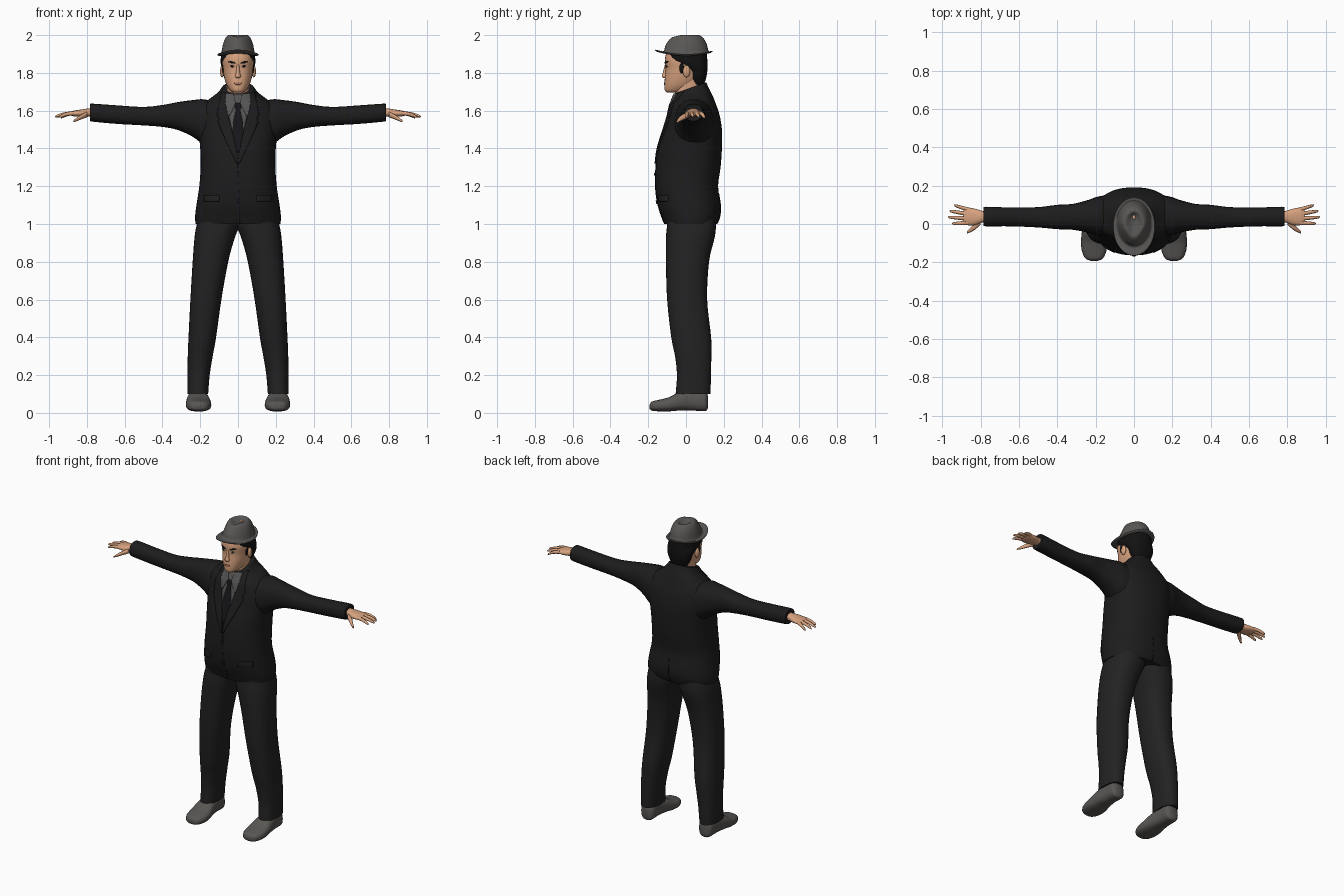
import bpy, bmesh, math
from mathutils import Vector
from mathutils.bvhtree import BVHTree

if "Cube" in bpy.data.objects:
    bpy.data.objects.remove(bpy.data.objects["Cube"])


def material(name, r, g, b):
    m = bpy.data.materials.new(name)
    m.use_nodes = True
    m.diffuse_color = (r, g, b, 1)
    m.node_tree.nodes["Principled BSDF"].inputs["Base Color"].default_value = (r, g, b, 1)
    return m


JACKET = material("jacket black", .012, .012, .013)
TROUSERS = material("trouser black", .016, .016, .016)
SHIRT = material("shirt grey", .09, .09, .09)
TIE = material("tie black", .008, .008, .01)
FELT = material("hat grey", .1, .095, .09)
LEATHER = material("shoe grey", .1, .094, .088)
SKIN = material("skin", .68, .36, .21)
HAIR = material("hair black", .006, .006, .006)
LIPS = material("lips", .42, .17, .12)
WHITE = material("eye white", .55, .5, .46)


def finish(name, bm, mat, angle=50):
    me = bpy.data.meshes.new(name)
    bm.to_mesh(me)
    bm.free()
    me.materials.append(mat)
    me.shade_smooth()
    me.set_sharp_from_angle(angle=math.radians(angle))
    ob = bpy.data.objects.new(name, me)
    bpy.context.collection.objects.link(ob)
    return ob


def spline(rows, steps):
    """Smoothly resample a list of equal-length tuples."""
    out = []
    for i in range(len(rows) - 1):
        a, b, c, d = (rows[max(i - 1, 0)], rows[i], rows[i + 1], rows[min(i + 2, len(rows) - 1)])
        for s in range(steps):
            t = s / steps
            out.append([.5 * (2 * q + (r - p) * t + (2 * p - 5 * q + 4 * r - w) * t * t
                              + (3 * q - p - 3 * r + w) * t ** 3) for p, q, r, w in zip(a, b, c, d)])
    return out + [list(rows[-1])]


def loft(name, axis, rows, mat, side=1, sides=32, steps=4, power=2.3, warp=None):
    """Skin rings (position, lo, hi, lo, hi, tilt) stacked along an axis."""
    bm = bmesh.new()
    rings = []
    for row in spline([tuple(r) + (0,) * (6 - len(r)) for r in rows], steps):
        t, a0, a1, b0, b1, tilt = row
        ring = []
        for k in range(sides):
            ang = math.tau * k / sides
            c, s = math.cos(ang), math.sin(ang)
            da = math.copysign(abs(c) ** (2 / power), c) * (a1 - a0) / 2
            db = math.copysign(abs(s) ** (2 / power), s) * (b1 - b0) / 2
            u, v, w = (a0 + a1) / 2 + da, (b0 + b1) / 2 + db, t + tilt * db
            p = {"x": (w, u, v), "y": (u, w, v), "z": (u, v, w)}[axis]
            p = warp(*p) if warp else p
            ring.append(bm.verts.new((p[0] * side, p[1], p[2])))
        rings.append(ring)
    for r, q in zip(rings, rings[1:]):
        for k in range(sides):
            bm.faces.new((r[k - 1], r[k], q[k], q[k - 1]))
    bm.faces.new(rings[0])
    bm.faces.new(rings[-1])
    bmesh.ops.recalc_face_normals(bm, faces=bm.faces[:])
    return finish(name, bm, mat)


def sym(t, half, lo, hi, tilt=0):
    return (t, -half, half, lo, hi, tilt)


def blob(name, loc, size, mat):
    bm = bmesh.new()
    bmesh.ops.create_uvsphere(bm, u_segments=16, v_segments=10, radius=1)
    for v in bm.verts:
        v.co = Vector([c * s + o for c, s, o in zip(v.co, size, loc)])
    return finish(name, bm, mat)


def panel(name, target, rows, mat, side=1, lift=.004, back=False):
    """Lay a thin plate on a surface; rows are (height, x from, x to)."""
    tree = BVHTree.FromPolygons([v.co for v in target.data.vertices],
                                [p.vertices[:] for p in target.data.polygons])
    d = -1 if back else 1
    bm = bmesh.new()
    grid = []
    for i in range((len(rows) - 1) * 6 + 1):
        j = min(i // 6, len(rows) - 2)
        z, a, b = [p + (q - p) * (i - 6 * j) / 6 for p, q in zip(rows[j], rows[j + 1])]
        line = []
        for k in range(7):
            x = side * (a + (b - a) * k / 6)
            hit = tree.ray_cast(Vector((x, -d, z)), Vector((0, d, 0)))[0]
            hit = hit or tree.find_nearest(Vector((x, -.1 * d, z)))[0]
            line.append(bm.verts.new((x, hit.y - d * lift, z)))
        grid.append(line)
    for r, q in zip(grid, grid[1:]):
        for k in range(6):
            bm.faces.new((r[k], r[k + 1], q[k + 1], q[k]))
    bm.normal_update()
    if sum(f.normal.y for f in bm.faces) * d > 0:
        bmesh.ops.reverse_faces(bm, faces=bm.faces[:])
    ob = finish(name, bm, mat)
    mod = ob.modifiers.new("thickness", "SOLIDIFY")
    mod.thickness, mod.offset = lift + .002, -1
    return ob


# Jacket body
jacket = loft("jacket", "z", [
    sym(1.0, .225, -.115, .165), sym(1.04, .227, -.13, .18), sym(1.1, .22, -.15, .183),
    sym(1.2, .205, -.163, .17), sym(1.3, .198, -.16, .183), sym(1.4, .2, -.148, .19),
    sym(1.5, .21, -.118, .19), sym(1.58, .215, -.095, .177), sym(1.63, .19, -.083, .16),
    sym(1.665, .145, -.075, .14, .15), sym(1.69, .108, -.07, .122, .28),
    sym(1.72, .084, -.06, .107, .36)], JACKET, sides=48)

# Shirt front, tie, lapels, buttons and pockets
panel("shirt_front", jacket, [(1.685, -.06, .06), (1.6, -.055, .055), (1.5, -.032, .032),
                              (1.38, -.004, .004)], SHIRT, lift=.002)
panel("tie", jacket, [(1.64, -.018, .018), (1.6, -.013, .013), (1.54, -.026, .026),
                      (1.48, -.03, .03), (1.38, -.006, .006)], TIE, lift=.006)
for side, word in ((1, "left"), (-1, "right")):
    panel(word + "_shirt_collar", jacket, [(1.69, .025, .068), (1.64, .012, .07),
                                           (1.575, .044, .054)], SHIRT, side, .008)
    panel(word + "_lapel", jacket, [(1.7, .068, .088), (1.62, .062, .105), (1.575, .052, .112),
                                    (1.56, .048, .1), (1.54, .043, .108), (1.43, .016, .06),
                                    (1.32, 0, .008)], JACKET, side, .008)
    panel(word + "_pocket_flap", jacket, [(1.15, .1, .18), (1.12, .1, .18)], TROUSERS, side, .006)
for z in (1.265, 1.115):
    panel("button", jacket, [(z + .009, -.004, .004), (z + .003, -.009, .009),
                             (z - .003, -.009, .009), (z - .009, -.004, .004)], TIE, lift=.006)
panel("front_opening", jacket, [(1.32, -.002, .002), (1.005, .008, .012)], TIE, lift=.002)
panel("back_vent", jacket, [(1.16, -.002, .002), (1.005, -.005, .005)], TIE, lift=.002, back=True)

# Sleeves, hands, trouser legs and shoes
for side, word in ((1, "left"), (-1, "right")):
    loft(word + "_sleeve", "x", [
        (.1, -.06, .15, 1.4, 1.64), (.18, -.06, .145, 1.42, 1.66), (.24, -.045, .125, 1.462, 1.656),
        (.32, -.03, .105, 1.498, 1.645), (.4, -.027, .1, 1.514, 1.63), (.5, -.018, .088, 1.522, 1.62),
        (.64, -.012, .086, 1.53, 1.628), (.77, -.012, .09, 1.542, 1.637),
        (.782, -.008, .086, 1.548, 1.632)], JACKET, side, 24)
    loft(word + "_palm", "x", [
        (.75, .01, .068, 1.568, 1.612), (.79, .008, .068, 1.568, 1.612),
        (.83, -.006, .08, 1.567, 1.606), (.87, -.006, .086, 1.57, 1.6),
        (.888, .006, .08, 1.576, 1.594)], SKIN, side, 16)
    tips = ((.938, .098, 1.562, .075), (.962, .068, 1.567, .052),
            (.97, .036, 1.568, .028), (.948, .002, 1.566, .006))
    for x, y, z, root in tips:
        def ring(t, r):
            cy, cz = root + (y - root) * t, 1.587 + (z - 1.587) * t * t
            return (.865 + (x - .865) * t, cy - r, cy + r, cz - r, cz + r)
        loft(word + "_finger", "x", [ring(0, .011), ring(.5, .01), ring(.9, .007), ring(1, .002)],
             SKIN, side, 10, 3, 2)
    loft(word + "_thumb", "x", [
        (.8, -.004, .03, 1.563, 1.595), (.83, -.03, .004, 1.553, 1.58),
        (.855, -.044, -.022, 1.543, 1.563), (.872, -.05, -.038, 1.538, 1.548)], SKIN, side, 10, 3, 2)
    loft(word + "_trouser_leg", "z", [
        (.1, .158, .267, -.055, .13), (.2, .15, .267, -.048, .132), (.3, .134, .266, -.058, .134),
        (.4, .116, .262, -.078, .133), (.6, .088, .252, -.1, .112), (.8, .052, .24, -.106, .122),
        (.93, .016, .23, -.106, .152), (1.0, -.012, .218, -.1, .158),
        (1.08, -.012, .2, -.1, .15)], TROUSERS, side)
    loft(word + "_shoe", "y", [
        (-.192, .19, .225, .022, .045), (-.18, .163, .253, .012, .06), (-.14, .144, .272, .008, .07),
        (-.09, .142, .276, .008, .083), (-.04, .15, .272, .012, .108), (.03, .162, .262, .012, .125),
        (.09, .164, .258, .01, .118), (.108, .172, .25, .012, .108),
        (.116, .188, .235, .025, .09)], LEATHER, side, 24, power=2.6)

# Head and neck
loft("neck", "z", [sym(1.62, .062, -.045, .08), sym(1.68, .06, -.058, .08),
                   sym(1.78, .06, -.06, .09)], SKIN)
head = loft("head", "z", [
    sym(1.695, .024, -.1, -.03), sym(1.707, .042, -.112, .01), sym(1.735, .06, -.114, .05),
    sym(1.775, .073, -.112, .08), sym(1.82, .08, -.108, .096), sym(1.87, .085, -.112, .1),
    sym(1.92, .075, -.1, .095)], SKIN, power=2.2)
loft("nose", "z", [sym(1.772, .01, -.115, -.09), sym(1.78, .016, -.128, -.09),
                   sym(1.8, .011, -.123, -.09), sym(1.845, .007, -.112, -.095)], SKIN, sides=12, power=2)
panel("mouth", head, [(1.75, -.014, .014), (1.745, -.022, .022), (1.737, -.013, .013)], LIPS, lift=.002)

# Hair wraps the back of the head; eyes, brows and ears are paired
loft("hair", "z", [
    sym(1.735, .05, .035, .094), sym(1.77, .07, .02, .106), sym(1.81, .083, .008, .113),
    sym(1.84, .09, -.04, .114), sym(1.865, .092, -.095, .113), sym(1.905, .088, -.1, .11)], HAIR)
for side, word in ((1, "left"), (-1, "right")):
    blob(word + "_ear", (side * .084, .003, 1.808), (.011, .019, .032), SKIN)
    blob(word + "_sideburn", (side * .077, -.022, 1.83), (.009, .013, .034), HAIR)
    panel(word + "_eye", head, [(1.841, .026, .04), (1.835, .02, .046), (1.829, .026, .04)],
          WHITE, side, .002)
    panel(word + "_iris", head, [(1.842, .027, .039), (1.829, .028, .038)], HAIR, side, .003)
    panel(word + "_eyebrow", head, [(1.862, .038, .05), (1.857, .022, .056), (1.85, .014, .03)],
          HAIR, side, .004)


# Hat: curled brim, pinched crown and dented top
def hat_shape(x, y, z):
    lift = max(0, min(1, (z - 1.91) / .09))
    x *= 1 - .4 * lift * max(0, min(1, -y / .1))
    z += (1 - lift) * (.9 * y * y - .008) - lift * .25 * max(0, -y - .03)
    return x, y, z


loft("hat", "z", [
    sym(1.9, .08, -.11, .11), sym(1.898, .1, -.145, .125), sym(1.902, .109, -.163, .14),
    sym(1.908, .108, -.16, .138), sym(1.908, .093, -.125, .122), sym(1.92, .087, -.115, .117),
    sym(1.95, .081, -.11, .11), sym(1.98, .07, -.095, .095), sym(1.996, .058, -.08, .078),
    sym(2.0, .046, -.066, .066), sym(1.992, .03, -.045, .055), sym(1.982, .012, -.02, .045)],
    FELT, sides=40, steps=2, power=2, warp=hat_shape)
blob("hat_top_spot", (0, .035, 1.982), (.008, .012, .004), SKIN)
